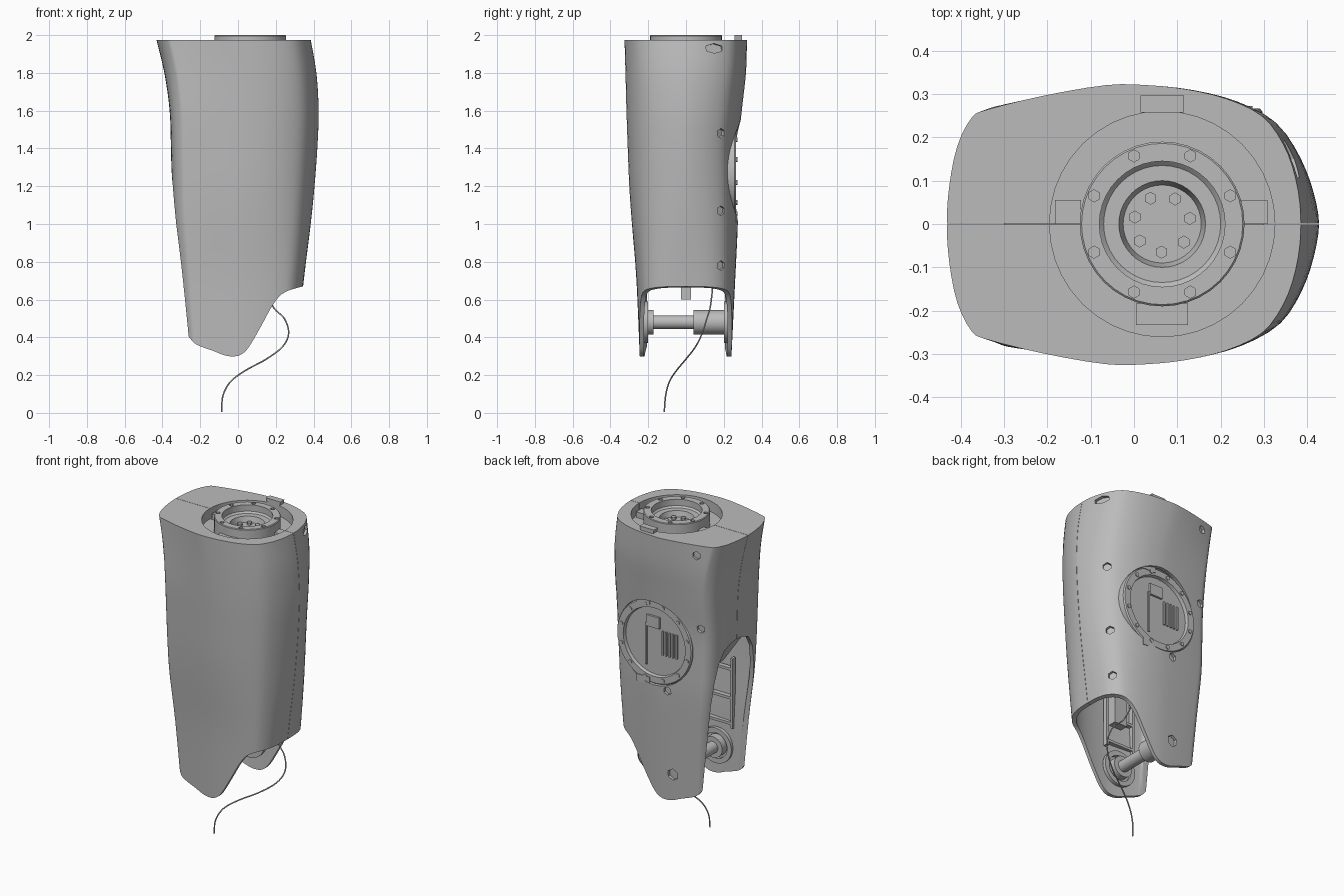
import bpy, bmesh, math
from mathutils import Vector, Matrix
from mathutils.bvhtree import BVHTree

if "Cube" in bpy.data.objects:
    bpy.data.objects.remove(bpy.data.objects["Cube"])

grey = bpy.data.materials.new("shell_grey")
grey.use_nodes = True
COLOUR = (0.5, 0.5, 0.5, 1)
grey.diffuse_color = COLOUR
for node in grey.node_tree.nodes:
    if node.type == 'BSDF_PRINCIPLED':
        node.inputs["Base Color"].default_value = COLOUR
parts = []


def make(name, bm):
    bmesh.ops.recalc_face_normals(bm, faces=bm.faces)
    me = bpy.data.meshes.new(name)
    bm.to_mesh(me)
    bm.free()
    me.materials.append(grey)
    ob = bpy.data.objects.new(name, me)
    bpy.context.collection.objects.link(ob)
    parts.append(ob)
    return ob


def smooth_path(pts, n, closed=False):
    """Catmull-Rom points through the given ones."""
    pts = [Vector(p) for p in pts]
    count = len(pts)
    get = lambda i: pts[i % count] if closed else pts[max(0, min(count - 1, i))]
    out = []
    for i in range(count if closed else count - 1):
        a, b, c, d = (get(i + k) for k in (-1, 0, 1, 2))
        for s in range(n):
            t = s / n
            out.append((b * 2 + (c - a) * t + (a * 2 - b * 5 + c * 4 - d) * t ** 2
                        + (b * 3 - a - c * 3 + d) * t ** 3) * 0.5)
    return out if closed else out + [pts[-1]]


def bridge(bm, rings):
    for r, s in zip(rings, rings[1:]):
        for i in range(len(r)):
            j = (i + 1) % len(r)
            bm.faces.new((r[i], r[j], s[j], s[i]))
    bm.faces.new(rings[0])
    bm.faces.new(rings[-1])


def prism(name, pts, axis, a, b):
    """Polygon extruded along x or y from a to b."""
    bm = bmesh.new()
    place = (lambda p, t: (t, p[0], p[1])) if axis == "x" else (lambda p, t: (p[0], t, p[1]))
    bridge(bm, [[bm.verts.new(place(p, t)) for p in pts] for t in (a, b)])
    return make(name, bm)


def box(name, centre, size):
    bm = bmesh.new()
    bmesh.ops.create_cube(bm, size=1, matrix=Matrix.Translation(centre) @ Matrix.Diagonal((*size, 1)))
    return make(name, bm)


def rod(name, centre, direction, r, length, sides=32, stretch=1):
    bm = bmesh.new()
    turn = Vector(direction).to_track_quat('Z', 'Y').to_matrix().to_4x4()
    bmesh.ops.create_cone(bm, cap_ends=True, segments=sides, radius1=r, radius2=r, depth=length,
                          matrix=Matrix.Translation(centre) @ turn @ Matrix.Diagonal((stretch, 1, 1, 1)))
    return make(name, bm)


def lathe(name, profile, matrix, steps=40):
    bm = bmesh.new()
    vs = [bm.verts.new((r, 0, h)) for r, h in profile]
    es = [bm.edges.new(p) for p in zip(vs, vs[1:])]
    bmesh.ops.spin(bm, geom=vs + es, cent=(0, 0, 0), axis=(0, 0, 1), angle=2 * math.pi,
                   steps=steps, use_merge=True)
    bmesh.ops.remove_doubles(bm, verts=bm.verts, dist=1e-5)
    bmesh.ops.transform(bm, matrix=matrix, verts=bm.verts)
    return make(name, bm)


def cut(ob, cutter):
    mod = ob.modifiers.new("cut", 'BOOLEAN')
    mod.operation, mod.solver, mod.object = 'DIFFERENCE', 'EXACT', cutter
    bpy.context.view_layer.objects.active = ob
    bpy.ops.object.modifier_apply(modifier=mod.name)
    parts.remove(cutter)
    bpy.data.objects.remove(cutter)


# Shell: half outline, then stations of height, x ends, front and back depth,
# and corner exponents of the -x and +x ends (smaller is boxier)
half = [(-1, 0), (-.985, .28), (-.94, .56), (-.86, .76), (-.77, .82), (-.45, .92), (-.1, .995),
        (.12, .995), (.35, .96), (.58, .88), (.78, .74), (.9, .52), (.97, .27), (1, 0)]
outline = smooth_path(half + [(u, -v) for u, v in half[-2:0:-1]], 3, True)
stations = smooth_path([
    (.25, -.272, .3, .243, .238, .4, .5), (.7, -.31, .348, .262, .26, .4, .6),
    (1, -.34, .385, .286, .274, .42, .85), (1.2, -.35, .405, .3, .275, .45, 1),
    (1.4, -.355, .42, .308, .276, .45, 1.08), (1.6, -.362, .427, .315, .295, .48, 1.1),
    (1.8, -.39, .415, .32, .317, .7, 1), (1.975, -.432, .385, .325, .322, 1, .85)], 4)


def loft(name, wall, top, drop):
    bm, rings = bmesh.new(), []
    for z, x0, x1, front, back, k0, k1 in stations:
        if z <= top:
            mid, wide = (x0 + x1) / 2, (x1 - x0) / 2 - wall
            ring = []
            for u, v in outline:
                deep = math.copysign(abs(v) ** (k0 if u < 0 else k1), v) * ((back if v > 0 else front) - wall)
                ring.append(bm.verts.new((mid + u * wide, deep, z - drop)))
            rings.append(ring)
    bridge(bm, rings)
    return make(name, bm)


HX = .065
shell = loft("shell", 0, 3, 0)
bm = bmesh.new()
bm.from_mesh(shell.data)
tree = BVHTree.FromBMesh(bm)
bm.free()

# Hollow, bottom edge, end arch, top well and back opening
PX, PZ = .035, 1.28
cut(shell, loft("cavity", .023, 1.81, .01))
edge = smooth_path([(-.31, .47), (-.262, .405), (-.22, .362), (-.13, .328), (-.075, .306), (-.03, .299),
                    (.012, .307), (.055, .345), (.12, .455), (.19, .58), (.25, .64), (.36, .674)], 4)
cut(shell, prism("bottom_cut", [tuple(p) for p in edge] + [(.6, .7), (.6, 0), (-.6, 0), (-.6, .5)], "y", -.6, .6))
arch = [(.205, .1), (.207, .95), (.195, 1.08), (.165, 1.2), (.12, 1.27), (.06, 1.295), (.02, 1.3)]
cut(shell, prism("arch_cut", arch + [(-y, z) for y, z in arch[::-1]], "x", -.7, -.15))
cut(shell, rod("well_cut", (HX, 0, 2), (0, 0, 1), .26, .18, 40))
cut(shell, rod("panel_cut", (PX, .32, PZ), (0, 1, 0), .264, .4, 40))
cut(shell, box("seam_cut", (0, 0, 1), (2, .002, 3)))

# Screw pockets on the back and on the rounded rear corner
pockets = [((x, 1, z), (0, -1, 0), 1, r) for x, z, r in
           ((-.27, 1.91, .026), (-.28, 1.44, .026), (-.06, 1, .026), (-.08, .47, .036))]
pockets += [((1, .185, z), (-1, 0, 0), 1, .026) for z in (1.48, 1.07, .78)]
pockets += [((1, .15, 1.93), (-1, 0, 0), 2, .026)]
for origin, aim, stretch, r in pockets:
    hit, normal, _, _ = tree.ray_cast(Vector(origin), Vector(aim))
    if hit:
        cut(shell, rod("pocket_cut", hit, normal, r, .036, 6, stretch))

# Top joint: ring, sunken centre, bolt sockets and tabs
joint = lathe("top_joint", [(0, 1.88), (.19, 1.88), (.19, 1.996), (.186, 2), (.145, 2), (.145, 1.96),
                            (.135, 1.95), (.1, 1.95), (.09, 1.915), (0, 1.915)], Matrix.Translation((HX, 0, 0)))
for k in range(8):
    a = math.radians(22.5 + 45 * k)
    cut(joint, rod("socket_cut", (HX + .17 * math.cos(a), .17 * math.sin(a), 2), (0, 0, 1), .014, .04, 6))
for k in range(7):
    a = 2 * math.pi * k / 7 + .2
    rod("centre_bolt", (HX + .065 * math.cos(a), .065 * math.sin(a), 1.92), (0, 0, 1), .015, .02, 6)
prism("back_tab", [(.025, 1.96), (.105, 1.96), (.115, 2), (.015, 2)], "y", .257, .296)
box("front_tab", (HX, -.208, 1.92), (.12, .05, .05))
for x in (-.152, .278):
    box("side_tab", (x, .028, 1.92), (.06, .055, .05))

# Round back panel: rim, bolts, vents, hatch and clips
lathe("back_panel", [(0, .1), (.262, .1), (.262, .258), (.256, .266), (.215, .266), (.21, .246), (0, .246)],
      Matrix.Translation((PX, 0, PZ)) @ Matrix.Rotation(-math.pi / 2, 4, 'X'))
for k in range(12):
    a = math.radians(15 + 30 * k)
    rod("panel_bolt", (PX + .235 * math.cos(a), .267, PZ + .235 * math.sin(a)), (0, 1, 0), .013, .01, 6)
for k in range(5):
    box("vent_bar", (-.11 + .024 * k, .248, PZ), (.01, .014, .15))
box("panel_hatch", (.05, .251, PZ + .12), (.09, .016, .07))
box("panel_spine", (PX + .065, .249, PZ - .03), (.01, .012, .26))
for z in (-.25, .25):
    box("panel_clip", (.11, .245, PZ + z), (.09, .05, .045))

# Knee axle between the two cheeks
AX, AZ = -.065, .48
for name, r, y0, y1 in (("axle", .036, -.2, .2), ("axle_collar", .066, -.22, -.172), ("axle_sleeve", .064, .04, .215)):
    rod(name, (AX, (y0 + y1) / 2, AZ), (0, 1, 0), r, y1 - y0)
for side in (-1, 1):
    lathe("hub_ring", [(.08, .2), (.11, .2), (.11, .222), (.08, .222), (.08, .2)],
          Matrix.Translation((AX, 0, AZ)) @ Matrix.Rotation(-side * math.pi / 2, 4, 'X'))
    # Inner wall ribs
    for x in (-.17, .02):
        box("upright_rib", (x, side * .223, .83), (.016, .03, .44))
    for z in (.64, .8, .98):
        box("cross_rib", (-.075, side * .223, z), (.19, .03, .016))

# Sloping drive housing that closes the cavity, with its hanging bracket
prism("drive_housing", [(-.3, 1.29), (-.12, 1.03), (.2, 1.03), (.3, 1.15), (.3, 1.36), (-.3, 1.36)], "y", -.2, .2)
box("drive_bracket", (.12, 0, .83), (.09, .055, .46))

# Hanging cable
curve = bpy.data.curves.new("cable", 'CURVE')
curve.dimensions, curve.bevel_depth, curve.bevel_resolution = '3D', .004, 2
points = smooth_path([(.1, .15, .75), (.18, .13, .57), (.245, .11, .5), (.268, .085, .42), (.235, .05, .35),
                      (.15, 0, .285), (.04, -.05, .225), (-.04, -.088, .165), (-.08, -.108, .09),
                      (-.086, -.115, .004)], 6)
spline = curve.splines.new('POLY')
spline.points.add(len(points) - 1)
for sp, p in zip(spline.points, points):
    sp.co = (*p, 1)
curve.materials.append(grey)
bpy.context.collection.objects.link(bpy.data.objects.new("cable", curve))

# Smooth shading with sharp edges kept
bpy.ops.object.select_all(action='DESELECT')
for ob in parts:
    ob.select_set(True)
bpy.context.view_layer.objects.active = shell
bpy.ops.object.shade_smooth_by_angle(angle=math.radians(30))
